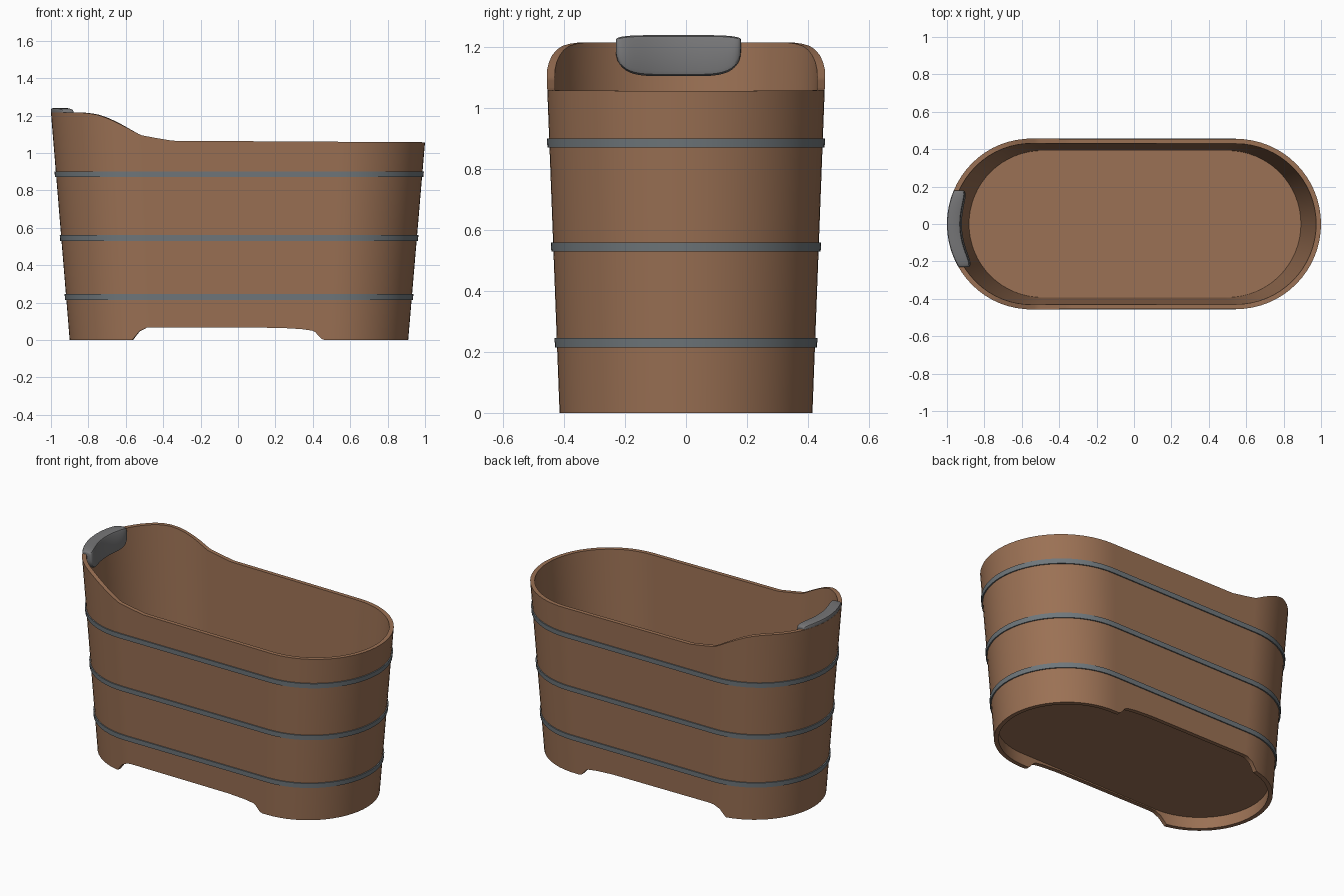
import bpy, bmesh, math

if "Cube" in bpy.data.objects:
    bpy.data.objects.remove(bpy.data.objects["Cube"])


def material(name, rgb):
    m = bpy.data.materials.new(name)
    m.diffuse_color = (*rgb, 1)
    m.use_nodes = True
    m.node_tree.nodes["Principled BSDF"].inputs["Base Color"].default_value = m.diffuse_color
    return m


WOOD = material("brown wood", (0.328, 0.165, 0.089))
METAL = material("blue grey metal", (0.16, 0.185, 0.20))
PAD = material("grey rubber", (0.18, 0.18, 0.185))


def interp(pts, x):
    if x <= pts[0][0]:
        return pts[0][1]
    for (x0, y0), (x1, y1) in zip(pts, pts[1:]):
        if x <= x1:
            return y0 + (y1 - y0) * (x - x0) / (x1 - x0)
    return pts[-1][1]


def size(z):
    """Left end, right end and half width of the tapered tub at a height."""
    return -0.9 - 0.0823 * z, 0.91 + 0.085 * z, 0.415 + 0.038 * z


ARC, LINE = 32, 60
COUNT = 2 * (ARC + LINE)


def outline(i, z, inset=0.0):
    """Point i of the stadium outline at height z."""
    xl, xr, hy = size(z)
    cl, cr, r = xl + hy, xr - hy, hy - inset
    i %= COUNT
    if i < ARC:                                   # right end
        a = -math.pi / 2 + math.pi * i / ARC
        return (cr + r * math.cos(a), r * math.sin(a), z)
    if i < ARC + LINE:                            # back side
        return (cr + (cl - cr) * (i - ARC) / LINE, r, z)
    if i < 2 * ARC + LINE:                        # left end
        a = math.pi / 2 + math.pi * (i - ARC - LINE) / ARC
        return (cl + r * math.cos(a), r * math.sin(a), z)
    return (cl + (cr - cl) * (i - 2 * ARC - LINE) / LINE, -r, z)


def skin(name, sections, mat, closed=True):
    """Join a row of equal closed cross-sections into a solid."""
    bm = bmesh.new()
    rows = [[bm.verts.new(p) for p in s] for s in sections]
    n, k = len(rows), len(rows[0])
    for i in range(n if closed else n - 1):
        a, b = rows[i], rows[(i + 1) % n]
        for j in range(k):
            bm.faces.new((a[j], a[(j + 1) % k], b[(j + 1) % k], b[j]))
    if not closed:
        bm.faces.new(rows[0])
        bm.faces.new(rows[-1][::-1])
    bmesh.ops.recalc_face_normals(bm, faces=bm.faces)
    me = bpy.data.meshes.new(name)
    bm.to_mesh(me)
    bm.free()
    me.materials.append(mat)
    ob = bpy.data.objects.new(name, me)
    bpy.context.collection.objects.link(ob)
    bpy.ops.object.select_all(action="DESELECT")
    bpy.context.view_layer.objects.active = ob
    ob.select_set(True)
    bpy.ops.object.shade_smooth_by_angle(angle=math.radians(35))
    return ob


# Tub wall: raised back rest at the left, foot notches along both sides
RIM = [(-0.82, 1.215), (-0.76, 1.208), (-0.69, 1.185), (-0.62, 1.15),
       (-0.52, 1.095), (-0.44, 1.08), (-0.35, 1.065), (1.0, 1.057)]
NOTCH = [(-0.56, 0.0), (-0.545, 0.025), (-0.52, 0.052), (-0.49, 0.065),
         (-0.45, 0.068), (0.22, 0.065), (0.34, 0.058), (0.405, 0.048),
         (0.425, 0.03), (0.435, 0.012), (0.455, 0.0)]
WALL = 0.026
sections = []
for i in range(COUNT):
    top = interp(RIM, outline(i, 1.1)[0])
    low = interp(NOTCH, outline(i, 0)[0])
    sections.append([outline(i, low), outline(i, top),
                     outline(i, top, WALL), outline(i, low, WALL)])
skin("tub_wall", sections, WOOD)

# Floor plate set above the notches
skin("tub_floor", [[outline(i, z, 0.015) for i in range(COUNT)]
                   for z in (0.075, 0.1)], WOOD, closed=False)

# Three metal hoops
for name, z in (("lower_hoop", 0.23), ("middle_hoop", 0.545), ("upper_hoop", 0.886)):
    skin(name, [[outline(i, z - 0.015, 0.005), outline(i, z - 0.015, -0.007),
                 outline(i, z + 0.015, -0.007), outline(i, z + 0.015, 0.005)]
                for i in range(COUNT)], METAL)


# Head rest hooked over the rim and hanging inside the tub
def pad_point(y, z, d):
    xl, _, hy = size(min(z, 1.215))
    return (xl + hy - math.sqrt((hy - d) ** 2 - y * y), y, z)


sections = []
STEPS = 28
for s in range(STEPS + 1):
    u = math.sin(math.pi * (s / STEPS - 0.5))
    y = -0.025 + 0.205 * u
    round_off = math.sqrt(max(0.0, 1 - abs(u) ** 5))
    zb = 1.185 - 0.08 * round_off
    zt = 1.226 + 0.014 * round_off
    t = 0.042 + 0.03 * round_off
    prof = [(0.014, zb), (0.014, 1.213), (0.0, 1.216), (0.0, zt - 0.008),
            (0.003, zt - 0.002), (0.012, zt), (t - 0.014, zt),
            (t - 0.004, zt - 0.004), (t, zt - 0.012), (t, zb + 0.018),
            (t - 0.004, zb + 0.006), (t - 0.014, zb)]
    sections.append([pad_point(y, z, d) for d, z in prof])
skin("head_rest", sections, PAD, closed=False)
